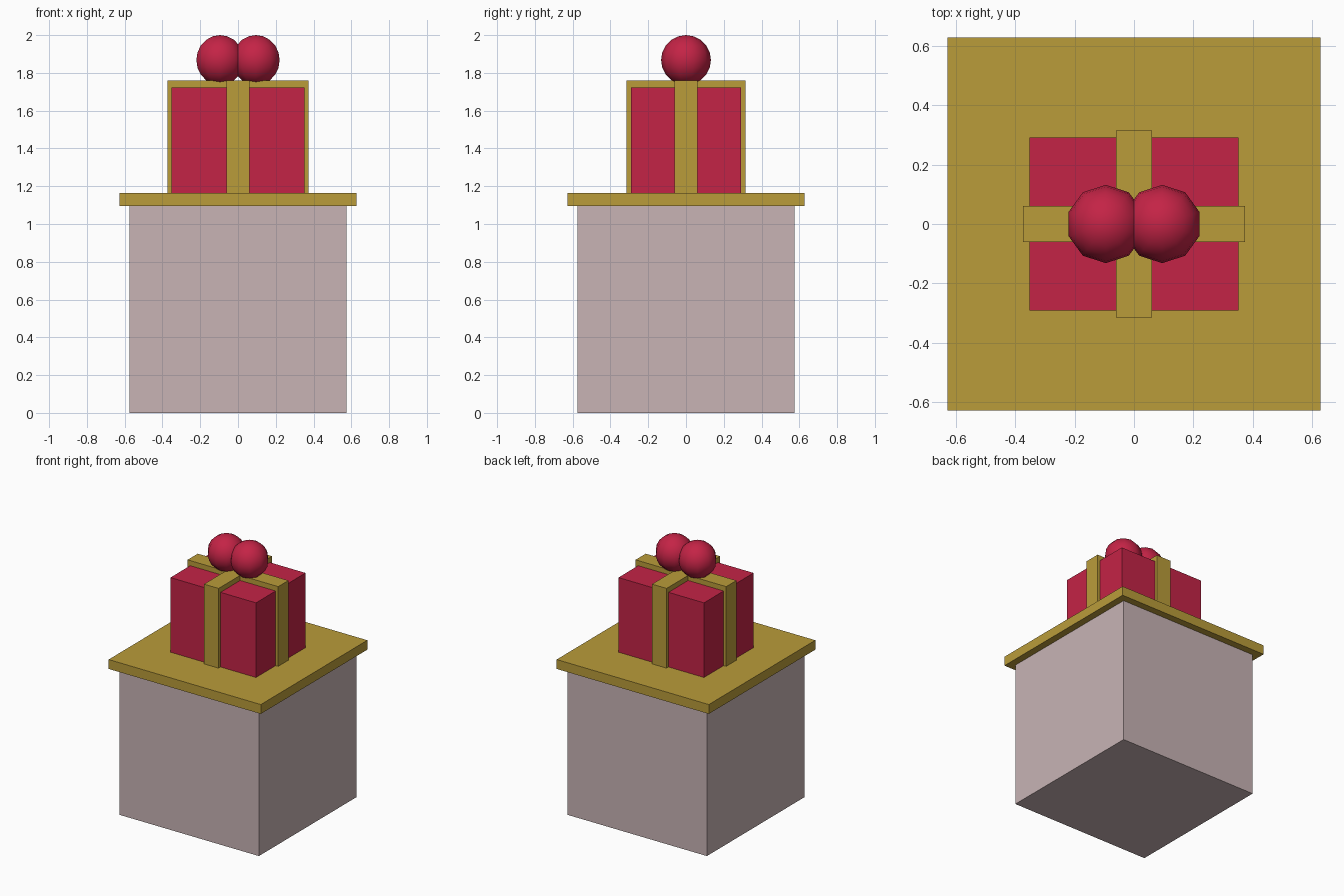
import bpy

cube = bpy.data.objects.get("Cube")
if cube:
    bpy.data.objects.remove(cube, do_unlink=True)


def material(name, color):
    m = bpy.data.materials.new(name)
    m.use_nodes = True
    m.diffuse_color = (*color, 1)
    m.node_tree.nodes["Principled BSDF"].inputs["Base Color"].default_value = (*color, 1)
    return m


stone = material("pale pink", (0.58, 0.456, 0.462))
gold = material("gold", (0.491, 0.332, 0.042))
red = material("red", (0.552, 0.017, 0.061))


def box(name, half_x, half_y, bottom, top, mat):
    bpy.ops.mesh.primitive_cube_add(size=2, location=(0, 0, (bottom + top) / 2))
    ob = bpy.context.object
    ob.name = name
    ob.scale = (half_x, half_y, (top - bottom) / 2)
    bpy.ops.object.transform_apply(location=False, rotation=False, scale=True)
    ob.data.materials.append(mat)


# Pedestal and its overhanging top
box("pedestal", 0.575, 0.575, 0, 1.095, stone)
box("pedestal_top", 0.628, 0.628, 1.095, 1.165, gold)

# Wrapped gift with crossed ribbons
box("gift_box", 0.353, 0.292, 1.165, 1.722, red)
box("ribbon_across", 0.374, 0.06, 1.165, 1.76, gold)
box("ribbon_front_to_back", 0.06, 0.315, 1.165, 1.76, gold)

# Bow made of two low-poly balls
for side, x in (("left", 0.095), ("right", -0.095)):
    bpy.ops.mesh.primitive_uv_sphere_add(segments=10, ring_count=10, radius=0.132,
                                         location=(x, 0, 1.868), rotation=(0, 0, 0))
    ball = bpy.context.object
    ball.name = "bow_ball_" + side
    # A corner of the ten-sided outline points along x
    ball.data.materials.append(red)
    bpy.ops.object.shade_smooth()
